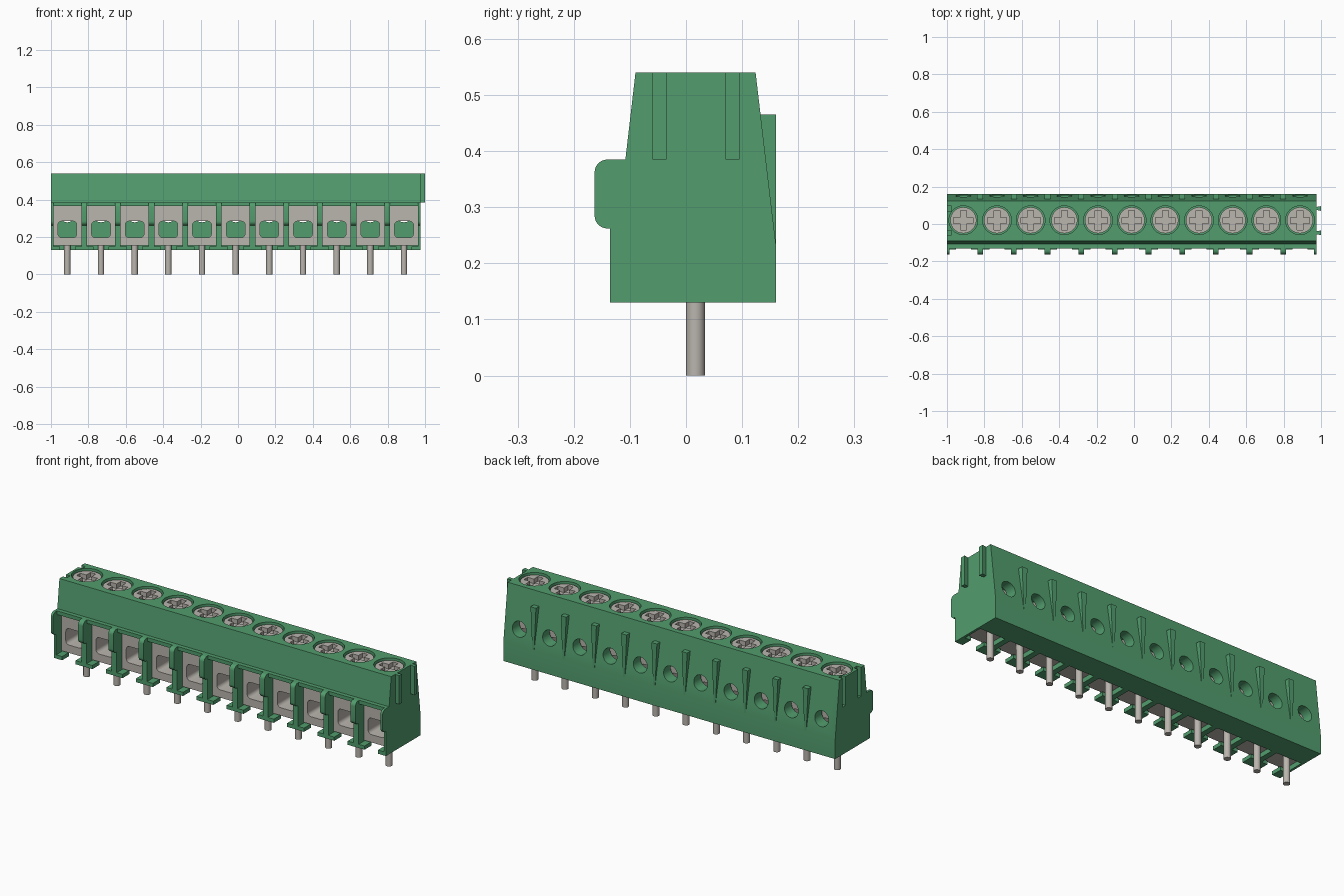
import bpy, bmesh
from math import sin, cos, radians
from mathutils import Matrix

if "Cube" in bpy.data.objects:
    bpy.data.objects.remove(bpy.data.objects["Cube"])


def material(name, color, metal=0.0):
    m = bpy.data.materials.new(name)
    m.use_nodes = True
    m.diffuse_color = color
    m.node_tree.nodes["Principled BSDF"].inputs["Base Color"].default_value = color
    return m


GREEN = material("green plastic", (0.085, 0.34, 0.155, 1))
GREY = material("grey metal", (0.49, 0.46, 0.42, 1))

LEFT, RIGHT = -1.0, 0.975
PITCH, COUNT = 0.18, 11
MID = (LEFT + RIGHT) / 2
POLES = [MID + (i - (COUNT - 1) / 2) * PITCH for i in range(COUNT)]
WALLS = [POLES[0] - PITCH / 2 + i * PITCH for i in range(COUNT + 1)]
SCREW_Y = 0.02


def arc(cu, cv, r, a0, a1, n=6):
    angles = [radians(a0 + (a1 - a0) * i / n) for i in range(n + 1)]
    return [(cu + r * cos(a), cv + r * sin(a)) for a in angles]


def rounded_rect(u0, u1, v0, v1, r):
    return (arc(u1 - r, v1 - r, r, 0, 90) + arc(u0 + r, v1 - r, r, 90, 180)
            + arc(u0 + r, v0 + r, r, 180, 270) + arc(u1 - r, v0 + r, r, 270, 360))


def rect(u0, u1, v0, v1):
    return [(u0, v0), (u1, v0), (u1, v1), (u0, v1)]


def add_prism(bm, pts, axis, a, b):
    """Extrude a flat outline along an axis from a to b."""
    place = {"x": lambda u, v, t: (t, u, v),
             "y": lambda u, v, t: (u, t, v),
             "z": lambda u, v, t: (u, v, t)}[axis]
    lo = [bm.verts.new(place(u, v, a)) for u, v in pts]
    hi = [bm.verts.new(place(u, v, b)) for u, v in pts]
    bm.faces.new(lo)
    bm.faces.new(hi)
    for i in range(len(pts)):
        j = (i + 1) % len(pts)
        bm.faces.new((lo[i], lo[j], hi[j], hi[i]))


def finish(bm, name, mat):
    bmesh.ops.recalc_face_normals(bm, faces=bm.faces)
    mesh = bpy.data.meshes.new(name)
    bm.to_mesh(mesh)
    bm.free()
    mesh.materials.append(mat)
    ob = bpy.data.objects.new(name, mesh)
    bpy.context.collection.objects.link(ob)
    return ob


def prism(name, pts, axis, a, b, mat):
    bm = bmesh.new()
    add_prism(bm, pts, axis, a, b)
    return finish(bm, name, mat)


def select(ob):
    bpy.ops.object.select_all(action="DESELECT")
    ob.select_set(True)
    bpy.context.view_layer.objects.active = ob


def cut(ob, cutter):
    mod = ob.modifiers.new("cut", "BOOLEAN")
    mod.operation, mod.solver, mod.object = "DIFFERENCE", "EXACT", cutter
    select(ob)
    bpy.ops.object.modifier_apply(modifier=mod.name)
    bpy.data.objects.remove(cutter)


def smooth(ob):
    select(ob)
    bpy.ops.object.shade_smooth_by_angle(angle=radians(30))


def copies(ob, name):
    """Repeat a part built at x = 0 at every pole."""
    for i, x in enumerate(POLES):
        dup = ob if i == 0 else bpy.data.objects.new(name, ob.data)
        if i:
            bpy.context.collection.objects.link(dup)
        dup.location.x = x


def circle(cu, cv, r, n=32):
    return arc(cu, cv, r, 0, 360, n)[:-1]


# Housing: roof, back wall and rear floor in one long profile
housing = prism("housing", [
    (0.035, 0.13), (0.16, 0.13), (0.16, 0.235), (0.124, 0.54), (-0.09, 0.54),
    (-0.108, 0.385), (-0.13, 0.385), (-0.13, 0.365), (0.09, 0.365),
    (0.09, 0.155), (0.035, 0.155)], "x", LEFT, RIGHT, GREEN)

# Screw wells, wire entries and end grooves
bm = bmesh.new()
for x in POLES:
    add_prism(bm, circle(x, SCREW_Y, 0.077), "z", 0.48, 0.6)
    add_prism(bm, circle(x, 0.32, 0.041), "y", 0.05, 0.2)
RAILS = (-0.047, 0.083)
for y in RAILS:
    add_prism(bm, rect(y - 0.013, y + 0.013, 0.385, 0.6), "x", LEFT - 0.05, LEFT + 0.025)
cut(housing, finish(bm, "cutter", GREEN))
smooth(housing)

# Dovetail rails on the right-hand end
for y in RAILS:
    prism("end_rail", [(RIGHT - 0.005, y - 0.007), (RIGHT + 0.025, y - 0.0125),
                       (RIGHT + 0.025, y + 0.0125), (RIGHT - 0.005, y + 0.007)],
          "z", 0.385, 0.54, GREEN)

# Partition walls with rounded nose, and small feet
wall_outline = ([(0.1, 0.13), (0.1, 0.385)] + arc(-0.14, 0.362, 0.023, 90, 180)
                + arc(-0.14, 0.285, 0.023, 180, 270)
                + [(-0.135, 0.262), (-0.135, 0.13)])
for x in WALLS:
    def span(half):
        return max(x - half, LEFT), min(x + half, RIGHT)
    smooth(prism("partition_wall", wall_outline, "x", *span(0.015), GREEN))
    prism("wall_foot", rect(*span(0.05), -0.135, -0.075), "z", 0.13, 0.15, GREEN)

# Tapered ribs on the back between the wire entries
for x in WALLS[1:-1]:
    bm = bmesh.new()
    add_prism(bm, [(0.125, 0.465), (0.16, 0.465), (0.16, 0.235), (0.15, 0.235)],
              "x", x - 0.016, x + 0.016)
    for v in bm.verts:
        if v.co.z < 0.3:
            v.co.x = x + (v.co.x - x) * 0.35
    finish(bm, "back_rib", GREEN)

# Metal wire clamps with a rounded opening
clamp = prism("wire_clamp", rect(-0.075, 0.075, 0.155, 0.365), "y", -0.09, 0.07, GREY)
cut(clamp, prism("cutter", rounded_rect(-0.05, 0.05, 0.197, 0.285, 0.02),
                 "y", -0.2, 0.2, GREY))
smooth(clamp)
copies(clamp, "wire_clamp")

# Screws with a cross recess
screw = prism("screw", circle(0, SCREW_Y, 0.07), "z", 0.47, 0.53, GREY)
L, W = 0.052, 0.016
quarter = [(L, -W), (L, W), (W, W)]
cross = []
for k in range(4):
    c, s = round(cos(radians(90 * k))), round(sin(radians(90 * k)))
    cross += [(u * c - v * s, SCREW_Y + u * s + v * c) for u, v in quarter]
cut(screw, prism("cutter", cross, "z", 0.505, 0.6, GREY))
smooth(screw)
copies(screw, "screw")

# Solder pins
pin = prism("solder_pin", circle(0, 0.017, 0.017, 24), "z", 0, 0.16, GREY)
smooth(pin)
copies(pin, "solder_pin")
